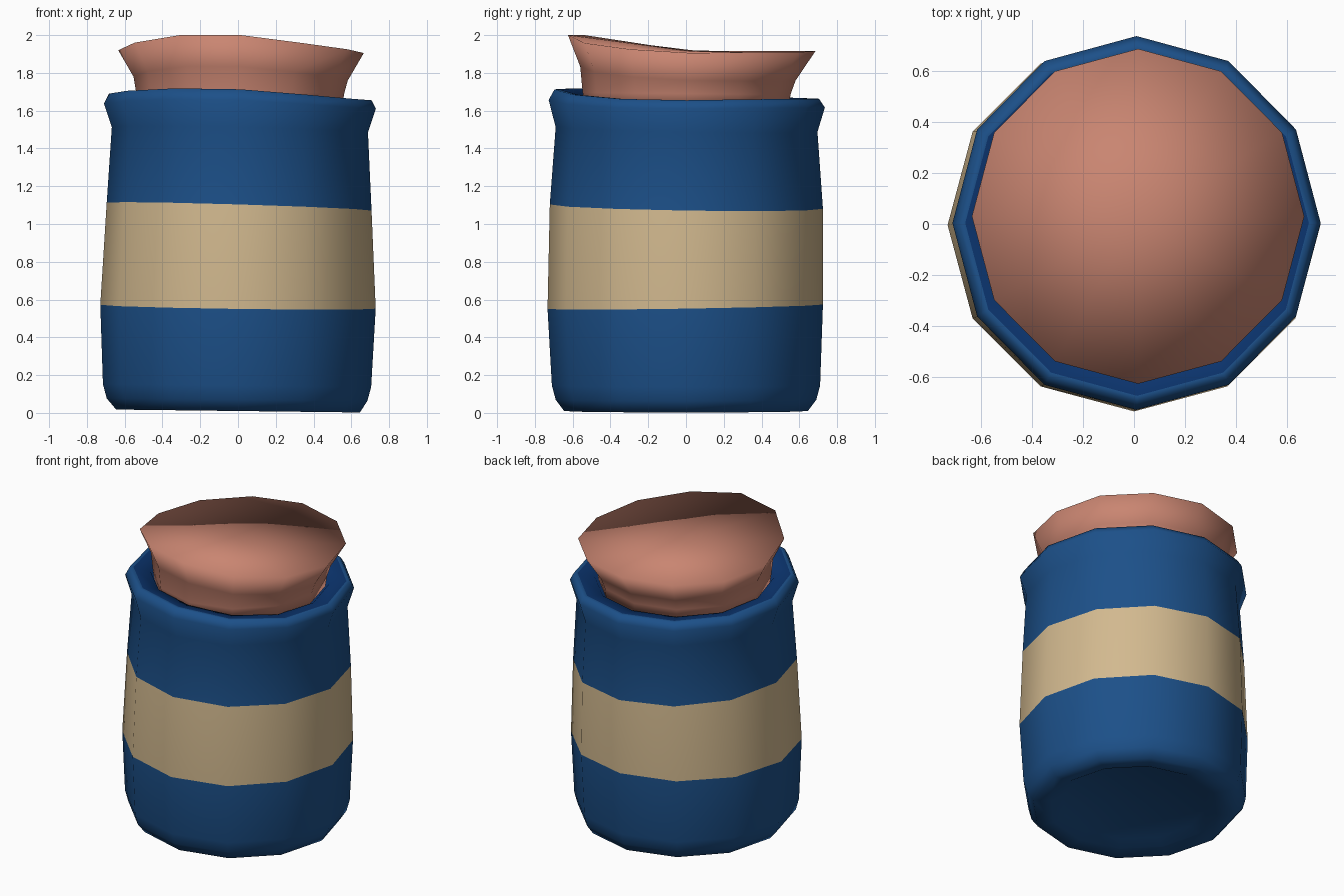
import bpy, bmesh, math

SIDES = 12


def material(name, rgb):
    m = bpy.data.materials.new(name)
    lin = [(c / 255 / 12.92) if c / 255 <= 0.04045 else ((c / 255 + 0.055) / 1.055) ** 2.4 for c in rgb]
    m.diffuse_color = (*lin, 1)
    return m


blue = material("glaze_blue", (28, 80, 137))
deep = material("inner_deep_blue", (11, 52, 110))
tan = material("band_tan", (210, 185, 143))
cork = material("stopper_terracotta", (201, 133, 113))


def lathe(name, rings, mats, top_centre, bottom_centre, wobble=None):
    """rings: radius x, radius y, height, centre x, centre y, tilt x, tilt y,
    material of the strip above, amount of the height wobble."""
    bm = bmesh.new()
    loops = []
    for rx, ry, z, cx, cy, tx, ty, _, w in rings:
        loop = []
        for i in range(SIDES):
            a = 2 * math.pi * i / SIDES
            x, y = rx * math.cos(a), ry * math.sin(a)
            h = z + tx * x + ty * y + (w * wobble[i] if w else 0)
            loop.append(bm.verts.new((cx + x, cy + y, h)))
        loops.append(loop)
    for k in range(len(loops) - 1):
        lo, hi = loops[k], loops[k + 1]
        for i in range(SIDES):
            j = (i + 1) % SIDES
            bm.faces.new((lo[i], lo[j], hi[j], hi[i])).material_index = rings[k][7]
    # Caps as fans around a centre point
    base = bm.verts.new((0, 0, bottom_centre))
    top = bm.verts.new((0.012, 0.02, top_centre))
    for i in range(SIDES):
        j = (i + 1) % SIDES
        bm.faces.new((loops[0][j], loops[0][i], base))
        bm.faces.new((loops[-1][i], loops[-1][j], top)).material_index = rings[-1][7]
    for f in bm.faces:
        f.smooth = True
    me = bpy.data.meshes.new(name)
    bm.to_mesh(me)
    bm.free()
    for m in mats:
        me.materials.append(m)
    ob = bpy.data.objects.new(name, me)
    bpy.context.collection.objects.link(ob)
    return ob


# Jar: slightly crooked body with a painted band, recessed base, flared uneven rim
rim_wobble = [-0.025, -0.02, -0.018, -0.017, -0.013, -0.005,
              0.01, 0.025, 0.038, 0.033, 0.005, -0.018]
lathe("jar_body", [
    (0.460, 0.460, 0.050, 0.000, 0.000, 0.000, 0.000, 0, 0),
    (0.530, 0.530, 0.015, 0.000, 0.000, -0.010, 0.000, 0, 0),
    (0.645, 0.645, 0.010, 0.000, 0.000, -0.012, 0.000, 0, 0),
    (0.690, 0.690, 0.070, -0.005, 0.000, -0.010, 0.000, 0, 0),
    (0.710, 0.710, 0.145, -0.005, 0.000, -0.010, 0.000, 0, 0),
    (0.729, 0.729, 0.562, 0.000, -0.004, -0.014, 0.016, 1, 0),
    (0.701, 0.723, 1.092, 0.006, 0.002, -0.030, -0.016, 0, 0),
    (0.678, 0.693, 1.500, 0.010, 0.003, -0.020, -0.018, 0, 0),
    (0.720, 0.731, 1.630, 0.010, 0.004, 0.000, 0.000, 0, 0.8),
    (0.695, 0.700, 1.680, 0.012, 0.004, 0.000, 0.000, 0, 1),
    (0.672, 0.676, 1.680, 0.012, 0.004, 0.000, 0.000, 2, 1),
    (0.565, 0.565, 1.655, 0.012, 0.005, 0.000, 0.000, 2, 0.8),
    (0.530, 0.530, 1.600, 0.012, 0.005, 0.000, 0.000, 2, 0),
], [blue, tan, deep], 1.60, 0.05, rim_wobble)

# Stopper: waisted plug with an uneven, slightly dished top
top_wobble = [-0.025, -0.02, -0.02, -0.015, -0.02, -0.02,
              -0.01, 0.03, 0.07, 0.07, 0.028, -0.005]
lathe("stopper", [
    (0.540, 0.540, 1.620, 0.012, 0.005, 0.000, 0.000, 0, 0),
    (0.550, 0.550, 1.690, 0.012, 0.003, 0.000, -0.010, 0, 0),
    (0.567, 0.570, 1.780, 0.014, 0.010, -0.010, -0.020, 0, 0.6),
    (0.650, 0.655, 1.930, 0.016, 0.030, 0.000, 0.000, 0, 1),
], [cork], 1.915, 1.62, top_wobble)
